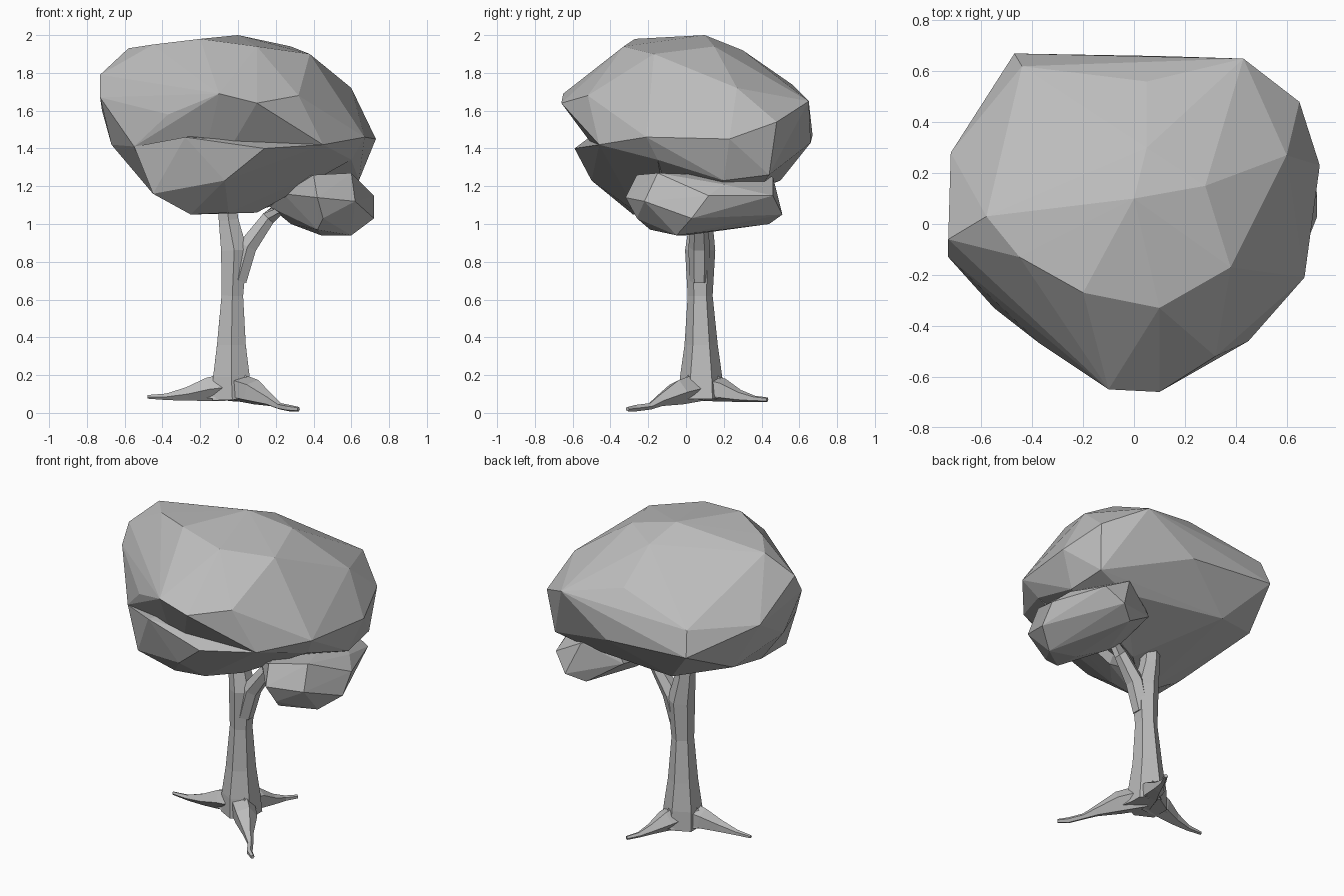
import bpy
import bmesh
import math
from mathutils import Vector

default_cube = bpy.data.objects.get("Cube")
if default_cube:
    bpy.data.objects.remove(default_cube, do_unlink=True)

# Single plain grey for the whole tree
grey = bpy.data.materials.new("plain_grey")
grey.use_nodes = True
colour = (0.5, 0.5, 0.5, 1.0)
grey.diffuse_color = colour
grey.node_tree.nodes["Principled BSDF"].inputs["Base Color"].default_value = colour


def finish(name, bm):
    """Turn a bmesh into a flat shaded, grey object."""
    bmesh.ops.recalc_face_normals(bm, faces=bm.faces[:])
    mesh = bpy.data.meshes.new(name)
    bm.to_mesh(mesh)
    bm.free()
    mesh.materials.append(grey)
    obj = bpy.data.objects.new(name, mesh)
    bpy.context.collection.objects.link(obj)
    return obj


def faceted_mass(name, corners):
    """Faceted solid: the convex skin around a few corner points."""
    bm = bmesh.new()
    for corner in corners:
        bm.verts.new(corner)
    bmesh.ops.convex_hull(bm, input=bm.verts[:])
    loose = [v for v in bm.verts if not v.link_faces]
    bmesh.ops.delete(bm, geom=loose, context='VERTS')
    return finish(name, bm)


def limb(name, path, sides=6):
    """Tapered tube through (x, y, z, radius) stations, with closed ends."""
    bm = bmesh.new()
    centres = [Vector(station[:3]) for station in path]
    last = len(path) - 1
    rings = []
    for i, station in enumerate(path):
        along = (centres[min(i + 1, last)] - centres[max(i - 1, 0)]).normalized()
        reference = Vector((0, 1, 0)) if abs(along.z) > 0.7 else Vector((0, 0, 1))
        across = along.cross(reference).normalized()
        upward = across.cross(along)
        ring = []
        for k in range(sides):
            angle = math.tau * (k + 0.5) / sides
            offset = across * math.cos(angle) + upward * math.sin(angle)
            ring.append(bm.verts.new(centres[i] + offset * station[3]))
        rings.append(ring)
    for lower, upper in zip(rings, rings[1:]):
        for k in range(sides):
            n = (k + 1) % sides
            bm.faces.new((lower[k], lower[n], upper[n], upper[k]))
    bm.faces.new(rings[0])
    bm.faces.new(rings[-1])
    return finish(name, bm)


# Main crown of leaves: top, rim, then the underside drawn in to the trunk
faceted_mass("crown", [
    (0, .1, 2), (-.2, -.27, 1.98), (.1, -.33, 1.94), (.28, .15, 1.94),
    (.05, .3, 1.92), (.38, -.17, 1.9), (.42, .1, 1.84), (-.58, .03, 1.93),
    (-.45, -.13, 1.95), (-.73, -.06, 1.79), (-.73, -.13, 1.67),
    (-.72, .28, 1.6), (-.44, .62, 1.62), (-.47, .67, 1.47), (.1, .66, 1.43),
    (.05, .56, 1.74), (.43, .65, 1.65), (.6, .27, 1.72), (.65, .48, 1.54),
    (.73, .23, 1.45), (.67, -.21, 1.46), (.45, -.46, 1.42),
    (.32, -.52, 1.68), (.1, -.66, 1.64), (-.1, -.65, 1.69),
    (-.37, -.47, 1.58), (-.55, -.33, 1.41), (-.67, -.03, 1.42),
    (-.58, -.18, 1.38), (.6, -.15, 1.34), (.64, .2, 1.23), (.62, .44, 1.26),
    (.4, .4, 1.2), (-.25, .5, 1.23), (-.58, .35, 1.32), (-.45, -.12, 1.16),
    (-.25, -.22, 1.05), (.05, .05, 1.06), (.2, .1, 1.1),
])

# Lower front lobe, set back under the overhanging front of the crown
faceted_mass("lower_lobe", [
    (0, 0, 1.5), (-.55, -.33, 1.41), (-.28, -.51, 1.46), (-.13, -.5, 1.34),
    (-.07, -.5, 1.23), (.14, -.59, 1.4), (.45, -.46, 1.42),
    (.6, -.15, 1.34), (-.45, -.37, 1.16), (-.45, -.12, 1.16),
    (-.25, -.28, 1.05), (-.05, -.26, 1.06), (.1, -.1, 1.06),
])

# Small clump of leaves on the side branch
faceted_mass("side_clump", [
    (.17, .08, 1.09), (.24, -.1, 1.16), (.4, -.26, 1.26), (.42, -.32, 1.14),
    (.45, -.26, 1.03), (.42, -.19, .97), (.6, -.15, 1.27), (.62, -.22, 1.12),
    (.65, .2, 1.21), (.72, .12, 1.15), (.72, .03, 1.03), (.6, -.05, .94),
    (.44, 0, .94), (.28, .1, 1), (.42, .46, 1.25), (.6, .46, 1.15),
    (.5, .51, 1.05), (.4, .44, 1), (.19, .36, 1.14), (.24, .36, 1.23),
])

# Trunk and its fork
limb("trunk", [
    (-.03, .08, .07, .12), (-.035, .08, .19, .112), (-.035, .08, .36, .088),
    (-.03, .075, .62, .066), (-.02, .075, .86, .08),
    (-.05, .08, 1.02, .06), (-.07, .08, 1.25, .05),
])
limb("side_branch", [
    (0, .07, .7, .052), (.05, .07, .88, .057),
    (.16, .07, 1.03, .042), (.3, .07, 1.14, .035),
])

# Three-cornered flare joining the trunk to the roots
faceted_mass("root_flare", [
    (-.23, .05, .08), (.03, .25, .08), (.11, -.07, .07),
    (-.13, .08, .2), (0, .17, .2), (.04, .01, .2),
])

# Roots: thick where they leave the trunk, ending in a bent toe
roots = {
    "left_root": [(.08, -.04, .11, .07), (.17, -.14, .065, .032),
                  (.22, -.19, .035, .018), (.27, -.27, .025, .018),
                  (.32, -.31, .02, .012)],
    "right_root": [(-.16, .06, .125, .065), (-.27, .04, .1, .038),
                   (-.38, .03, .085, .018), (-.48, .03, .085, .01)],
    "back_root": [(.01, .19, .12, .065), (.05, .28, .09, .034),
                  (.08, .36, .075, .017), (.12, .43, .07, .012)],
}
for root_name, stations in roots.items():
    limb(root_name, [(-.03, .07, .14, .08)] + stations, sides=5)
